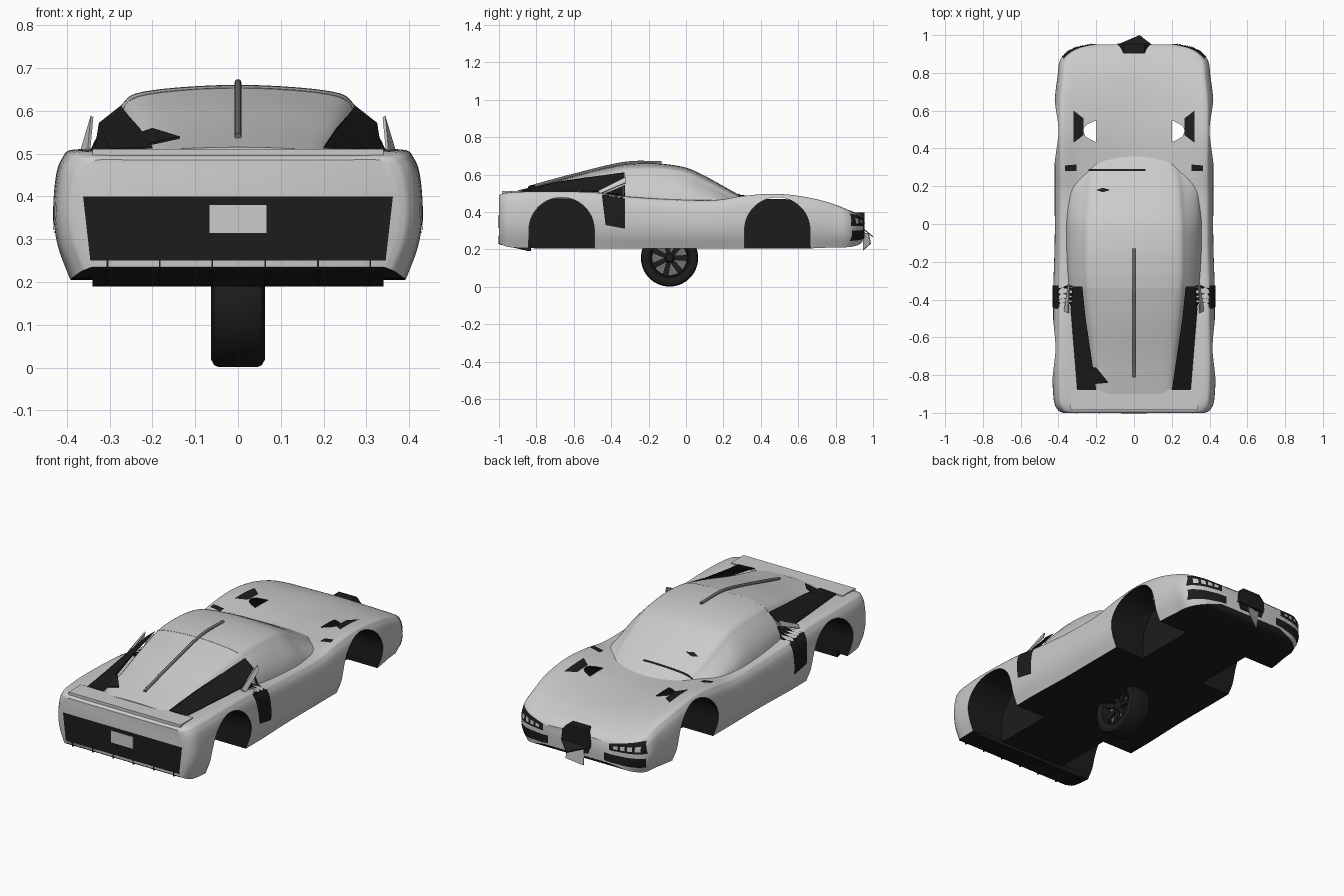
import bpy, bmesh, math
from mathutils import Vector as V
from mathutils.bvhtree import BVHTree

if "Cube" in bpy.data.objects:
    bpy.data.objects.remove(bpy.data.objects["Cube"])


def material(name, g):
    m = bpy.data.materials.new(name)
    m.diffuse_color = (g, g, g, 1)
    m.use_nodes = True
    m.node_tree.nodes["Principled BSDF"].inputs["Base Color"].default_value = m.diffuse_color
    return m


PAINT, DARK, STEEL = material("paint", .6), material("dark_trim", .012), material("steel", .16)


def finish(name, bm, mats, angle=35):
    bmesh.ops.recalc_face_normals(bm, faces=bm.faces)
    me = bpy.data.meshes.new(name)
    bm.to_mesh(me)
    bm.free()
    for m in mats:
        me.materials.append(m)
    ob = bpy.data.objects.new(name, me)
    bpy.context.collection.objects.link(ob)
    smooth(ob, angle)
    return ob


def smooth(ob, angle=35):
    bpy.ops.object.select_all(action='DESELECT')
    ob.select_set(True)
    bpy.context.view_layer.objects.active = ob
    bpy.ops.object.shade_smooth_by_angle(angle=math.radians(angle))


def spline(p, n):
    """Catmull-Rom resampling of a point list."""
    p = [2 * p[0] - p[1]] + p + [2 * p[-1] - p[-2]]
    out = []
    for a, b, c, d in zip(p, p[1:], p[2:], p[3:]):
        for i in range(n):
            t = i / n
            out.append(.5 * (2 * b + (c - a) * t + (2 * a - 5 * b + 4 * c - d) * t * t
                             + (3 * b - a - 3 * c + d) * t ** 3))
    return out + [p[-2]]


def loft(name, halves):
    """Skin half sections (sill to centre line), mirrored, with a dark underside."""
    rows = [spline(h + [V((-q.x, q.y, q.z)) for q in h[-2::-1]], 5) for h in halves]
    cols = [spline(list(c), 5) for c in zip(*rows)]
    bm = bmesh.new()
    vs = [[bm.verts.new(q) for q in c] for c in cols]
    for i in range(len(vs)):
        a, b = vs[i - 1], vs[i]
        for j in range(len(a) - 1):
            f = bm.faces.new((a[j], a[j + 1], b[j + 1], b[j]))
            f.material_index = 1 if i == 0 else 0
    bm.faces.new([c[0] for c in vs])
    bm.faces.new([c[-1] for c in vs])
    return finish(name, bm, [PAINT, DARK])


def prism(name, pts, offset, mat, index=0):
    bm = bmesh.new()
    f = bm.faces.new([bm.verts.new(p) for p in pts])
    r = bmesh.ops.extrude_face_region(bm, geom=[f])
    bmesh.ops.translate(bm, vec=offset, verts=[g for g in r['geom'] if isinstance(g, bmesh.types.BMVert)])
    for f in bm.faces:
        f.material_index = index
    return finish(name, bm, [mat] * (index + 1))


def box(name, lo, hi, mat):
    pts = [(lo[0], lo[1], lo[2]), (hi[0], lo[1], lo[2]), (hi[0], hi[1], lo[2]), (lo[0], hi[1], lo[2])]
    return prism(name, pts, (0, 0, hi[2] - lo[2]), mat)


def patch(name, corners, axis, mat, lift=.004, n=10):
    """Four-cornered panel projected along an axis onto the car's surface."""
    a, b, c, d = [V(q) for q in corners]
    axis = V(axis)
    bm = bmesh.new()
    grid = []
    for i in range(n + 1):
        row = []
        for j in range(n + 1):
            u, v = i / n, j / n
            p = (a * (1 - u) + b * u) * (1 - v) + (d * (1 - u) + c * u) * v
            hits = [h for h in (t.ray_cast(p - axis * 3, axis) for t in trees) if h[0]]
            q = min(hits, key=lambda h: h[3])[0] if hits else None
            row.append(bm.verts.new(q - axis * lift) if q else None)
        grid.append(row)
    for i in range(n):
        for j in range(n):
            q = (grid[i][j], grid[i + 1][j], grid[i + 1][j + 1], grid[i][j + 1])
            if all(q):
                bm.faces.new(q)
    return finish(name, bm, [mat])


# Body shell: y, half width, shoulder z, centre z, sill z
stations = [(-1, .375, .485, .485, .235), (-.985, .402, .495, .495, .225), (-.93, .425, .505, .5, .21),
            (-.75, .433, .51, .495, .205), (-.5, .428, .505, .49, .205), (-.35, .428, .485, .48, .205),
            (-.1, .42, .467, .47, .205), (.15, .42, .463, .46, .205), (.3, .42, .485, .45, .205),
            (.48, .422, .497, .455, .205), (.65, .42, .478, .448, .205), (.78, .405, .445, .433, .21),
            (.87, .39, .408, .41, .212), (.925, .325, .38, .387, .225), (.95, .22, .358, .367, .25)]
outline = [(.91, 0), (.975, .25), (1, .5), (.985, .78), (.95, .93), (.88, 1)]
body = loft("body_shell", [[V((w * k, y, b + (s - b) * t)) for k, t in outline]
                           + [V((w * .6, y, (s + c) / 2)), V((0, y, c))] for y, w, s, c, b in stations])


# Cabin and engine cover: y, base half width, base z, roof half width, roof z
def cabin_half(y, wb, zb, wr, zt):
    drop = min(.05, (zt - zb) * .4)
    return [V((wb, y, zb)), V(((wb + wr) / 2 + .02, y, (zb + zt - drop) / 2)), V((wr + .005, y, zt - drop)),
            V((wr * .8, y, zt - drop * .3)), V((0, y, zt))]


cabin = loft("cabin", [cabin_half(*s) for s in [
    (.36, .25, .42, .2, .45), (.25, .345, .42, .25, .51), (.1, .36, .43, .265, .593), (0, .365, .44, .27, .637),
    (-.13, .365, .44, .27, .658), (-.25, .358, .45, .27, .66), (-.34, .35, .46, .265, .654)]])
cover = loft("engine_cover", [cabin_half(*s) for s in [
    (-.33, .27, .47, .265, .655), (-.5, .25, .47, .248, .618), (-.7, .225, .47, .222, .563), (-.9, .2, .47, .195, .515)]])
trees = [BVHTree.FromObject(o, bpy.context.evaluated_depsgraph_get()) for o in (body, cabin, cover)]

# Wheel arches cut from the body
for s in (1, -1):
    for yc in (-.665, .488):
        arch = [(s * .2, yc + .175 * math.cos(math.pi * i / 28), .303 + .175 * math.sin(math.pi * i / 28)) for i in range(29)]
        arch += [(s * .2, yc - .178, .1), (s * .2, yc + .178, .1)]
        cutter = prism("arch_cutter", arch, (s * .4, 0, 0), DARK, 1)
        cutter.hide_render = True
        bpy.context.view_layer.objects.active = body
        mod = body.modifiers.new("arch", 'BOOLEAN')
        mod.operation, mod.solver, mod.object = 'DIFFERENCE', 'EXACT', cutter
        bpy.ops.object.modifier_apply(modifier=mod.name)
        bpy.data.objects.remove(cutter)
smooth(body)

DOWN, BACK, FWD = (0, 0, -1), (0, -1, 0), (0, 1, 0)
for s in (1, -1):
    # Nose: headlights with lamps, lower intakes
    patch("headlight", [(s * x, 0, z) for x, z in [(.2, .325), (.385, .325), (.372, .392), (.2, .36)]], BACK, DARK)
    for i in range(4):
        x = .225 + i * .037
        patch("lamp", [(s * a, 0, z) for a, z in [(x, .337), (x + .024, .337), (x + .024, .355 + i * .004), (x, .351 + i * .004)]],
              BACK, PAINT, .008, 3)
    patch("lower_intake", [(s * x, 0, z) for x, z in [(.17, .262), (.372, .245), (.38, .3), (.17, .305)]], BACK, DARK)
    # Bonnet vents and pillar feet
    patch("bonnet_vent", [(s * x, y, 0) for x, y in [(.32, .6), (.268, .56), (.268, .47), (.32, .43)]], DOWN, DARK)
    patch("pillar_foot", [(s * x, y, 0) for x, y in [(.305, .28), (.365, .28), (.365, .31), (.305, .315)]], DOWN, DARK, .006)
    # Side air inlet, strut and rear flank vent
    patch("side_inlet", [(0, y, z) for y, z in [(-.325, .31), (-.325, .545), (-.45, .49), (-.43, .33)]], (-s, 0, 0), DARK, n=16)
    prism("inlet_strut", [(s * .338, -.32, .585), (s * .345, -.32, .555), (s * .365, -.46, .495), (s * .345, -.47, .51)],
          (s * .006, 0, .004), PAINT)
    prism("flank_vent", [(s * .274, -.33, .608), (s * .325, -.33, .568), (s * .335, -.45, .507),
                         (s * .3, -.88, .507), (s * .2, -.88, .512), (s * .23, -.7, .556), (s * .256, -.5, .585)],
          (0, 0, .004), DARK)

# Wiper, bonnet cap, fuel flap
patch("wiper", [(-.24, .28, 0), (.06, .28, 0), (.06, .291, 0), (-.24, .291, 0)], DOWN, DARK, .005)
patch("cowl_cap", [(-.2, .18, 0), (-.165, .168, 0), (-.125, .18, 0), (-.165, .192, 0)], DOWN, DARK, .005)
prism("rear_flap", [(-.29, -.755, .525), (-.2, -.76, .555), (-.135, -.84, .535), (-.24, -.85, .512)], (0, 0, .005), DARK)

# Roof spine rib
cu = bpy.data.curves.new("roof_rib", 'CURVE')
cu.dimensions, cu.bevel_depth = '3D', .008
rib = spline([V((0, -.81, .54)), V((0, -.6, .597)), V((0, -.33, .66)), V((0, -.13, .664))], 6)
sp = cu.splines.new('POLY')
sp.points.add(len(rib) - 1)
for q, v in zip(sp.points, rib):
    q.co = (*v, 1)
cu.use_fill_caps = True
cu.materials.append(STEEL)
bpy.context.collection.objects.link(bpy.data.objects.new("roof_rib", cu))

# Tail: deck wing, recessed dark panel, plate, diffuser with fins
box("deck_wing", (-.34, -.985, .495), (.34, -.875, .511), PAINT)
patch("tail_panel", [(-.345, 0, .25), (.345, 0, .25), (.362, 0, .4), (-.362, 0, .4)], FWD, DARK, .003)
box("rear_plate", (-.067, -1.006, .315), (.067, -.998, .38), PAINT)
prism("diffuser", [(-.34, -1, .235), (-.34, -.83, .19), (-.34, -.83, .22), (-.34, -1, .265)], (.68, 0, 0), DARK)
for x in (-.307, -.185, -.062, .062, .185, .307):
    prism("diffuser_fin", [(x, -1.003, .275), (x, -1.003, .228), (x, -.84, .19), (x, -.84, .215)], (.004, 0, 0), DARK)

# Nose grille with the loose panels in front of it
prism("grille", [(x, .9, z) for x, z in [(-.07, .27), (.07, .27), (.088, .32), (.085, .365), (.055, .398),
                                        (-.055, .398), (-.085, .365), (-.088, .32)]], (0, .055, 0), DARK)
prism("grille_lip", [(-.1, .945, .315), (.1, .945, .315), (.03, 1, .27)], (0, 0, -.006), DARK)
prism("front_plate", [(-.05, .95, .29), (.04, .975, .285), (.04, .985, .23), (-.04, .945, .195)], (0, .004, 0), PAINT)


# Wheel: tyre, rim and spokes around the x axis
HUB = V((0, -.088, .154))


def revolve(name, profile, mat):
    bm = bmesh.new()
    vs = [bm.verts.new(HUB + V((x, 0, r))) for x, r in profile]
    es = [bm.edges.new(e) for e in zip(vs, vs[1:])]
    bmesh.ops.spin(bm, geom=vs + es, cent=HUB, axis=(1, 0, 0), angle=2 * math.pi, steps=56)
    bmesh.ops.remove_doubles(bm, verts=bm.verts, dist=1e-5)
    return finish(name, bm, [mat])


revolve("tyre", [(-.054, .105), (-.062, .118), (-.063, .135), (-.056, .148), (-.045, .153), (.045, .153),
                 (.056, .148), (.063, .135), (.062, .118), (.054, .105), (.045, .1), (-.045, .1), (-.054, .105)], DARK)
revolve("rim_barrel", [(.055, .108), (.057, .1), (.045, .096), (0, .093), (-.05, .1), (-.055, .108)], DARK)
revolve("brake_disc", [(.01, 0), (.01, .094), (0, .094), (0, 0)], STEEL)
revolve("hub", [(.048, 0), (.046, .018), (.036, .026), (.005, .026)], DARK)
for i in range(7):
    a = 2 * math.pi * i / 7
    u, t = V((0, math.cos(a), math.sin(a))), V((0, -math.sin(a), math.cos(a)))
    prism("spoke", [HUB + V((x, 0, 0)) + u * r + t * w for x, r, w in
                    [(.036, .015, -.011), (.042, .1, -.016), (.042, .1, .016), (.036, .015, .011)]], (-.014, 0, 0), DARK)
